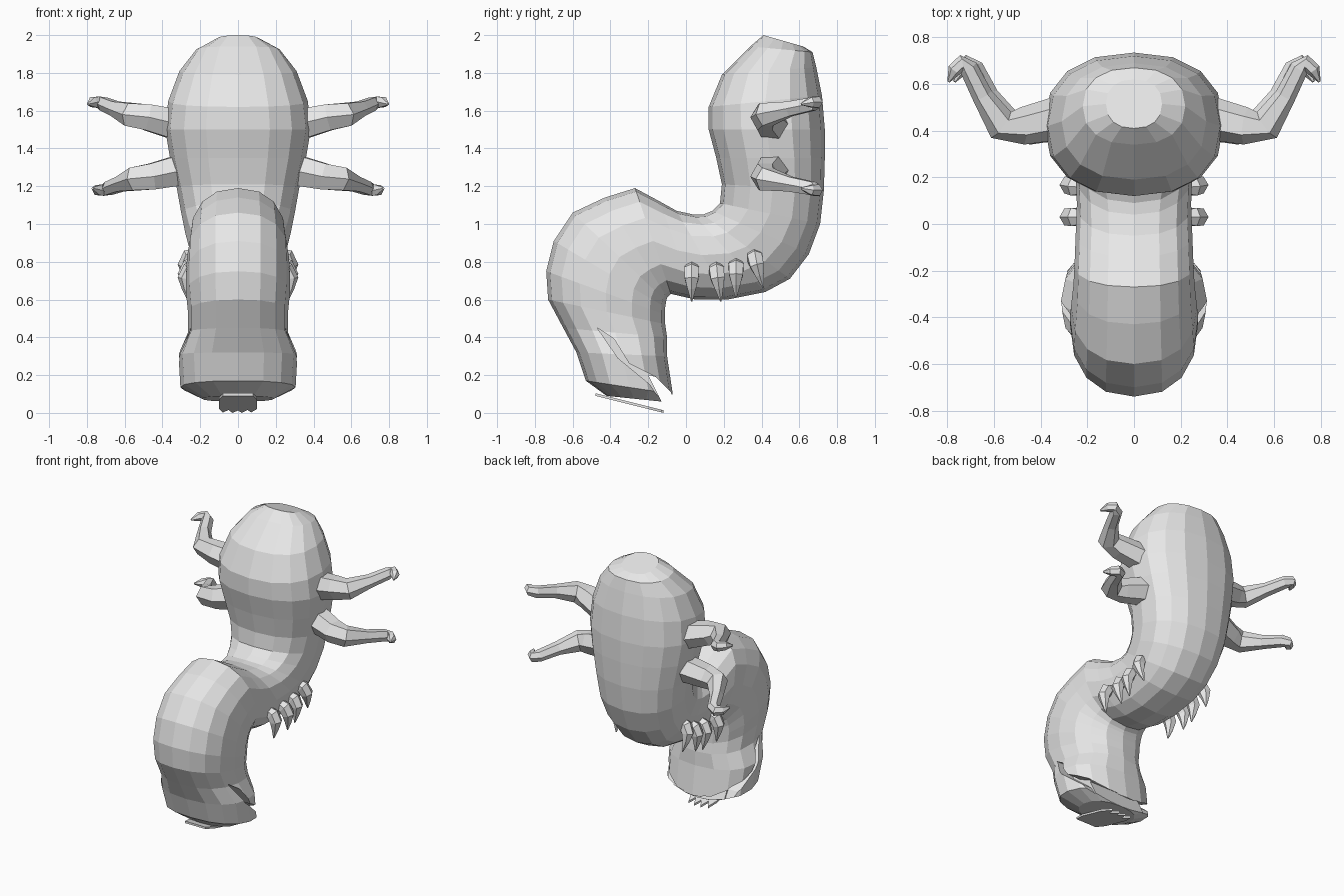
import bpy, bmesh, math
from mathutils import Vector

default_cube = bpy.data.objects.get("Cube")
if default_cube:
    bpy.data.objects.remove(default_cube, do_unlink=True)

# One grey for everything
GREY = (0.8, 0.8, 0.8, 1.0)
grey = bpy.data.materials.new("plain_grey")
grey.use_nodes = True
grey.diffuse_color = GREY
grey.node_tree.nodes["Principled BSDF"].inputs["Base Color"].default_value = GREY


def finish(bm, name):
    """Turn a bmesh into a flat-shaded grey object."""
    bmesh.ops.recalc_face_normals(bm, faces=bm.faces)
    mesh = bpy.data.meshes.new(name)
    bm.to_mesh(mesh)
    bm.free()
    mesh.materials.append(grey)
    obj = bpy.data.objects.new(name, mesh)
    bpy.context.collection.objects.link(obj)
    return obj


def loft(name, rings):
    """Skin a list of equal-sized point rings and close both ends."""
    bm = bmesh.new()
    loops = [[bm.verts.new(p) for p in ring] for ring in rings]
    count = len(loops[0])
    for a, b in zip(loops, loops[1:]):
        for i in range(count):
            j = (i + 1) % count
            bm.faces.new((a[i], a[j], b[j], b[i]))
    bm.faces.new(loops[0])
    bm.faces.new(reversed(loops[-1]))
    return finish(bm, name)


def tube(name, path, radii, sides=6, up=Vector((0, 0, 1))):
    """Tapered limb that follows a path of points."""
    path = [Vector(p) for p in path]
    rings = []
    for i, p in enumerate(path):
        tangent = path[min(i + 1, len(path) - 1)] - path[max(i - 1, 0)]
        side = tangent.cross(up).normalized()
        lift = side.cross(tangent).normalized()
        angles = [math.tau * k / sides for k in range(sides)]
        rings.append([p + radii[i] * (side * math.cos(t) + lift * math.sin(t)) for t in angles])
    return loft(name, rings)


def prism(name, profile, x0, x1):
    """Extrude a y-z outline across x."""
    return loft(name, [[Vector((x, y, z)) for y, z in profile] for x in (x0, x1)])


def section(back_y, back_z, front_y, front_z, half_width, sides=16, power=0.86):
    """Rounded cross-section spanning a back point and a front point."""
    back, front = Vector((0, back_y, back_z)), Vector((0, front_y, front_z))
    centre, reach = (back + front) / 2, (front - back) / 2
    ring = []
    for k in range(sides):
        t = math.tau * k / sides
        c, s = math.cos(t), math.sin(t)
        ring.append(centre + reach * math.copysign(abs(c) ** power, c)
                    + Vector((half_width * math.copysign(abs(s) ** power, s), 0, 0)))
    return ring


# Body: back point, front point and half width, from the raised end to the mouth
BODY = [
    (.62, 1.94, .41, 2.0, .12), (.67, 1.91, .34, 1.94, .22),
    (.69, 1.83, .19, 1.79, .31), (.72, 1.68, .12, 1.62, .37),
    (.735, 1.5, .12, 1.5, .385), (.735, 1.35, .16, 1.35, .36),
    (.73, 1.18, .19, 1.21, .325), (.71, 1.0, .18, 1.11, .3),
    (.65, .84, .14, 1.07, .28), (.55, .71, .09, 1.05, .26),
    (.42, .64, .04, 1.05, .25), (.22, .6, -.05, 1.07, .245),
    (.05, .6, -.14, 1.12, .25), (-.08, .63, -.27, 1.19, .255),
    (-.1, .61, -.43, 1.14, .26), (-.105, .59, -.6, 1.06, .27),
    (-.11, .56, -.7, .91, .275), (-.11, .52, -.74, .75, .275),
    (-.11, .47, -.73, .6, .265), (-.1, .4, -.65, .45, .265),
    (-.1, .3, -.58, .32, .315), (-.07, .1, -.53, .17, .305),
    (-.13, .06, -.42, .09, .19),
]
body = loft("body", [section(*row) for row in BODY])

# Mouth: a slit in each cheek and a notch across the rear lip
SLIT = [(-.47, .45), (-.38, .39), (-.3, .26), (-.16, .19), (-.08, .11),
        (-.05, 0), (-.12, .04), (-.19, .15), (-.36, .29)]
NOTCH = [(-.2, .2), (-.16, .19), (-.08, .11), (-.05, 0), (-.12, .04)]
cutters = [prism("slit_cutter", SLIT, .2, .5),
           prism("slit_cutter", SLIT, -.5, -.2),
           prism("notch_cutter", NOTCH, -.21, .21)]
bpy.context.view_layer.objects.active = body
for cutter in cutters:
    cutter.hide_render = True
    cut = body.modifiers.new("mouth_cut", "BOOLEAN")
    cut.operation = "DIFFERENCE"
    cut.solver = "EXACT"
    cut.object = cutter
    bpy.ops.object.modifier_apply(modifier=cut.name)
    bpy.data.objects.remove(cutter, do_unlink=True)

# Tooth plate: thin sloping sheet with a jagged rear edge
outline = [(-.08, -.48), (.08, -.48), (.1, -.4), (.1, -.2), (.07, -.13), (.05, -.18),
           (.02, -.12), (0, -.17), (-.03, -.12), (-.05, -.18), (-.08, -.13), (-.1, -.2), (-.1, -.4)]
plate_rings = [[Vector((x, y, base - .25 * (y + .48))) for x, y in outline] for base in (.09, .104)]
loft("tooth_plate", plate_rings)

# Limbs: two hooked pairs mirrored in x, the lower one flipped vertically
LIMB = [(.3, .46, .12), (.48, .42, .165), (.57, .425, .18), (.65, .55, .21),
        (.71, .67, .235), (.74, .69, .245), (.77, .66, .245), (.795, .61, .235)]
LIMB_RADII = [.095, .08, .07, .045, .04, .035, .03, .006]
# Claws: a short downward hook, as offsets from each claw's centre
CLAW = [(.2, 0, .05), (.255, 0, .025), (.278, 0, -.02), (.272, 0, -.07), (.26, 0, -.14)]
CLAW_RADII = [.03, .045, .042, .026, .004]
CLAW_SPOTS = [(.03, .73, 0), (.165, .73, .02), (.265, .75, 0), (.37, .8, .04)]

for label, side in (("left", 1), ("right", -1)):
    for level, flip, inset in (("upper", 1, 0), ("lower", -.9, .025)):
        path = [(side * (x - inset), y, 1.4 + flip * z) for x, y, z in LIMB]
        tube(f"{label}_{level}_limb", path, LIMB_RADII)
    for number, (cy, cz, lean) in enumerate(CLAW_SPOTS, 1):
        path = [(side * x, cy - lean * dz / .14, cz + dz) for x, _, dz in CLAW]
        tube(f"{label}_claw_{number}", path, CLAW_RADII, up=Vector((0, 1, 0)))
